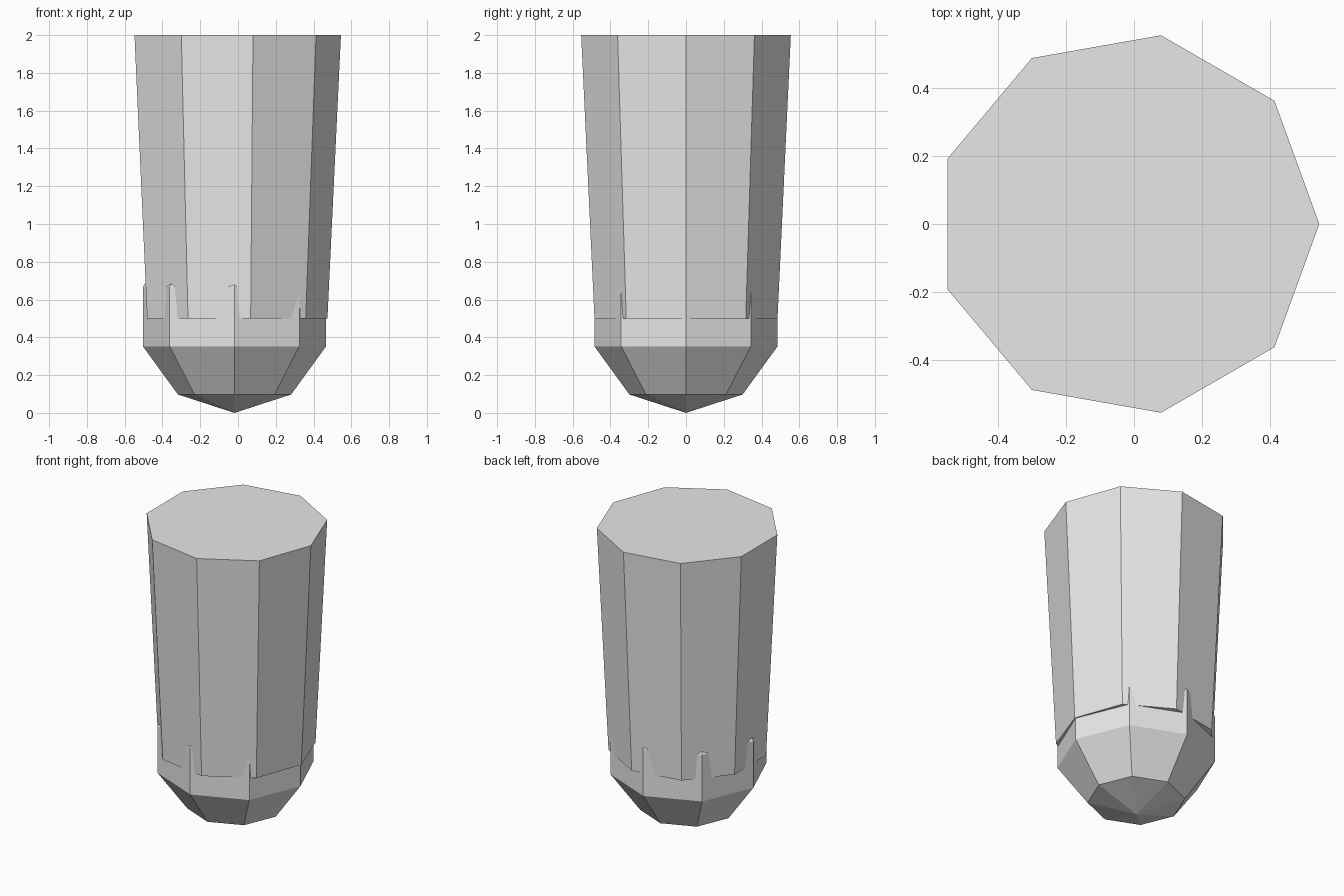
import bpy, bmesh, math
from mathutils import Matrix

if "Cube" in bpy.data.objects:
    bpy.data.objects.remove(bpy.data.objects["Cube"])

CX = -0.0185  # axis offset caused by the odd-sided body

grey = bpy.data.materials.new("light_grey")
grey.diffuse_color = (0.8, 0.8, 0.8, 1.0)
grey.use_nodes = True
grey.node_tree.nodes["Principled BSDF"].inputs["Base Color"].default_value = grey.diffuse_color


def add_object(name, bm):
    bmesh.ops.recalc_face_normals(bm, faces=bm.faces[:])
    mesh = bpy.data.meshes.new(name)
    bm.to_mesh(mesh)
    bm.free()
    mesh.materials.append(grey)
    obj = bpy.data.objects.new(name, mesh)
    bpy.context.collection.objects.link(obj)
    return obj


# Tapered nine-sided body, one corner pointing to +x
bm = bmesh.new()
rings = []
for radius, z in ((0.492, 0.5), (0.5635, 2.0)):
    rings.append([bm.verts.new((CX + radius * math.cos(math.radians(40 * i)),
                                radius * math.sin(math.radians(40 * i)), z))
                  for i in range(9)])
low, high = rings
for i in range(9):
    j = (i + 1) % 9
    bm.faces.new((low[i], low[j], high[j], high[i]))
bm.faces.new(low[::-1])
bm.faces.new(high)
add_object("tapered_body", bm)

# Eight-sided low-poly ball forming the rounded bottom; its corners poke through the body
bm = bmesh.new()
bmesh.ops.create_uvsphere(bm, u_segments=8, v_segments=5, radius=0.51,
                          matrix=Matrix.Translation((CX, 0, 0.51)))
add_object("rounded_bottom", bm)
